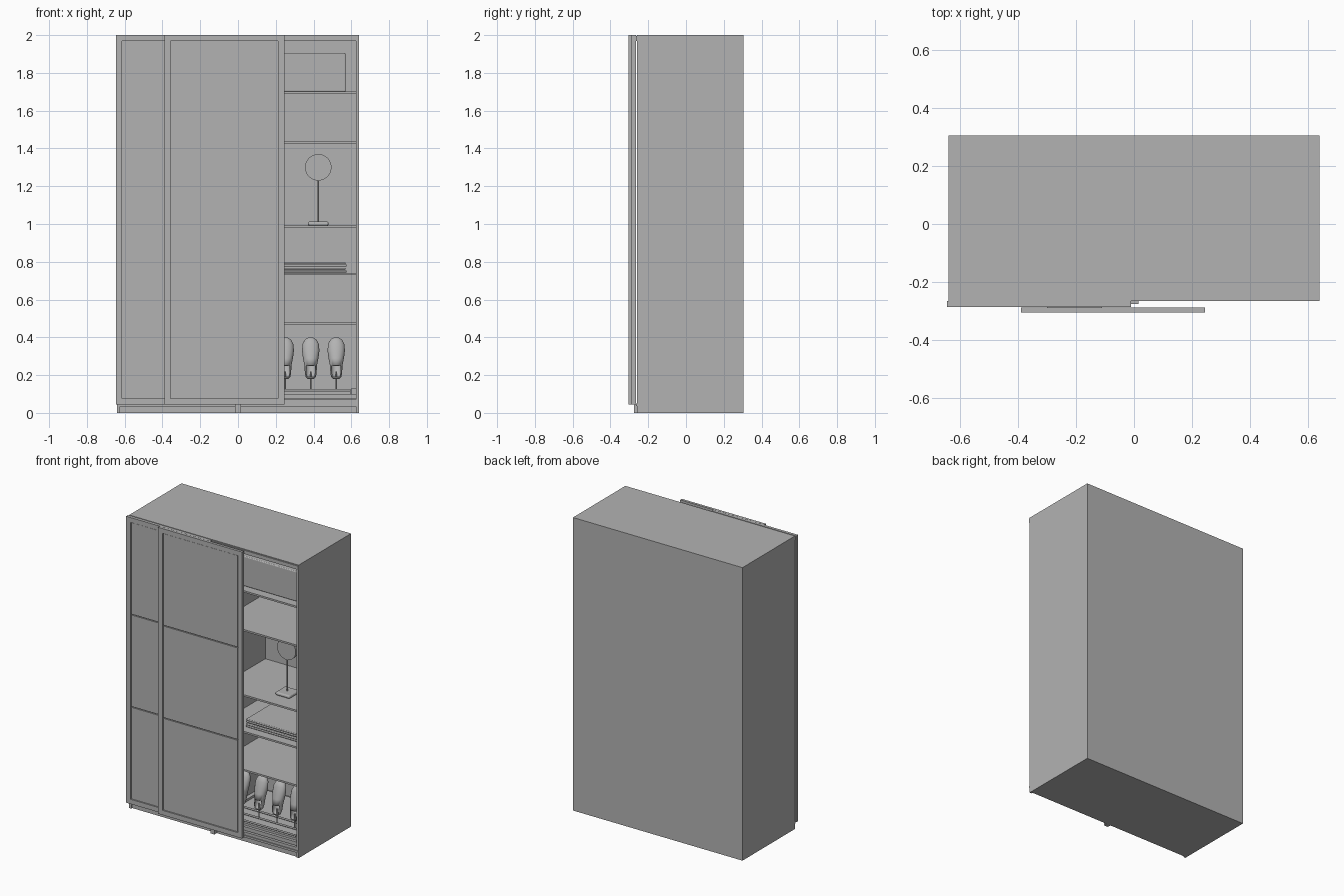
import bpy, bmesh, math
from mathutils import Matrix, Vector

cube = bpy.data.objects.get("Cube")
if cube:
    bpy.data.objects.remove(cube, do_unlink=True)

GREY = (0.45, 0.45, 0.45, 1)
grey = bpy.data.materials.new("plain_grey")
grey.use_nodes = True
grey.diffuse_color = GREY
grey.node_tree.nodes["Principled BSDF"].inputs["Base Color"].default_value = GREY


def finish(name, bm, smooth=False):
    bmesh.ops.recalc_face_normals(bm, faces=bm.faces[:])
    mesh = bpy.data.meshes.new(name)
    bm.to_mesh(mesh)
    bm.free()
    mesh.materials.append(grey)
    for p in mesh.polygons:
        p.use_smooth = smooth
    ob = bpy.data.objects.new(name, mesh)
    bpy.context.collection.objects.link(ob)
    return ob


def box(name, x, y, z, bevel=0):
    """Box from three (low, high) ranges."""
    bm = bmesh.new()
    bmesh.ops.create_cube(bm, size=1)
    for v in bm.verts:
        v.co = Vector([r[0] + (c + 0.5) * (r[1] - r[0]) for c, r in zip(v.co, (x, y, z))])
    ob = finish(name, bm)
    if bevel:
        mod = ob.modifiers.new("round", "BEVEL")
        mod.width, mod.segments = bevel, 3
    return ob


def rod(name, centre, radius, length, axis="Z", sides=24):
    turn = {"Z": Matrix(), "X": Matrix.Rotation(math.pi / 2, 4, "Y"),
            "Y": Matrix.Rotation(math.pi / 2, 4, "X")}[axis]
    bm = bmesh.new()
    bmesh.ops.create_cone(bm, cap_ends=True, segments=sides, radius1=radius, radius2=radius,
                          depth=length, matrix=Matrix.Translation(centre) @ turn)
    ob = finish(name, bm)
    for p in ob.data.polygons:
        p.use_smooth = len(p.vertices) == 4
    return ob


W, FRONT, BACK, H, T = 0.64, -0.26, 0.305, 2.0, 0.016


def span(side, a, b):
    return tuple(sorted((side * a, side * b)))


# Two cabinet carcasses side by side
for side, label in ((1, "left"), (-1, "right")):
    inner = span(side, T, W - T)
    box(label + "_outer_wall", span(side, W - T, W), (FRONT, BACK), (0, H))
    box(label + "_middle_wall", span(side, 0, T), (FRONT, BACK), (0, H))
    box(label + "_top_panel", inner, (FRONT, BACK), (1.97, H))
    box(label + "_back_panel", inner, (0.272, BACK), (0, 1.97))
    box(label + "_bottom_panel", inner, (-0.25, 0.272), (0.075, 0.1))
    box(label + "_base_plate", inner, (-0.25, 0.272), (0, 0.035))
    box(label + "_front_rail", inner, (FRONT, -0.235), (0.035, 0.07))
    for i, z in enumerate((0.475, 0.735, 0.985, 1.43, 1.695)):
        box(f"{label}_shelf_{i + 1}", inner, (-0.235, 0.272), (z - 0.006, z + 0.006))

# Sliding door tracks
box("top_track", (-W, W), (-0.266, FRONT), (1.97, 1.995))
box("bottom_track", (-W, W), (-0.266, FRONT), (0.036, 0.05))
box("door_guide", (-0.015, 0.015), (-0.275, FRONT), (0, 0.045))


# Sliding doors: raised frame around three flush panels split by thin grooves
def door(name, x0, x1, y0, y1):
    z0, z1, stile, groove = 0.045, H, 0.032, 0.006
    for i, (a, b) in enumerate(((x0, x0 + stile), (x1 - stile, x1))):
        box(f"{name}_stile_{i + 1}", (a, b), (y0, y1), (z0, z1))
    for i, (a, b) in enumerate(((z0, z0 + stile), (z1 - stile, z1))):
        box(f"{name}_rail_{i + 1}", (x0 + stile, x1 - stile), (y0, y1), (a, b))
    box(name + "_backing", (x0 + stile, x1 - stile), (y0 + 0.011, y1), (z0 + stile, z1 - stile))
    low, high = z0 + stile, z1 - stile
    step = (high - low) / 3
    for i in range(3):
        box(f"{name}_panel_{i + 1}", (x0 + stile + groove, x1 - stile - groove), (y0 + 0.004, y0 + 0.012),
            (low + i * step + groove / 2, low + (i + 1) * step - groove / 2))


door("rear_door", -0.645, -0.01, -0.286, -0.266)
door("front_door", -0.39, 0.245, -0.305, -0.287)
box("door_hanger", (-0.3, -0.11), (-0.288, -0.285), (1.96, 1.99))

# Storage box on the top shelf
box("storage_box", (0.1, 0.57), (-0.18, 0.2), (1.701, 1.905), 0.006)

# Table lamp with a round disc head
lamp_x, lamp_y = 0.425, -0.075
box("lamp_base", (lamp_x - 0.055, lamp_x + 0.055), (lamp_y - 0.055, lamp_y + 0.055), (0.991, 1.013), 0.01)
rod("lamp_stem", (lamp_x, lamp_y, 1.12), 0.004, 0.23, sides=12)
rod("lamp_head", (lamp_x, lamp_y, 1.3), 0.07, 0.02, "Y", 48)

# Folded clothes
for i in range(2):
    z = 0.743 + i * 0.031
    for j in range(2):
        box(f"folded_cloth_{i + 1}_{j + 1}", (0.185, 0.575 - 0.006 * j), (-0.18, 0.12),
            (z + j * 0.013, z + j * 0.013 + 0.012), 0.005)

# Pull-out shoe tray
box("shoe_tray", (0.03, 0.595), (-0.23, 0.24), (0.1, 0.115))
for i, x in enumerate((T, 0.597)):
    box(f"tray_runner_{i + 1}", (x, x + 0.027), (-0.23, 0.25), (0.1, 0.13))
for i, y in enumerate((-0.21, -0.13, -0.05)):
    rod(f"tray_bar_{i + 1}", (0.31, y, 0.12), 0.006, 0.57, "X", 12)


# Shoes standing toe up on thin stems, with an open heel facing forward
def shoe(name, x):
    # height, half width, half depth
    rings = ((0.18, 0.016, 0.012), (0.19, 0.027, 0.026), (0.21, 0.031, 0.034), (0.25, 0.033, 0.036),
             (0.29, 0.041, 0.035), (0.33, 0.046, 0.031), (0.365, 0.043, 0.027),
             (0.388, 0.031, 0.02), (0.4, 0.012, 0.009))
    n = 20
    bm = bmesh.new()
    loops = []
    for z, w, d in rings:
        y = -0.13 + (z - 0.2) * 0.2
        loops.append([bm.verts.new((x + w * math.cos(k * math.tau / n), y + d * math.sin(k * math.tau / n), z))
                      for k in range(n)])
    for a, b in zip(loops, loops[1:]):
        for k in range(n):
            bm.faces.new((a[k], a[(k + 1) % n], b[(k + 1) % n], b[k]))
    bm.faces.new(loops[0])
    bm.faces.new(loops[-1])
    bmesh.ops.recalc_face_normals(bm, faces=bm.faces[:])
    opening = [f for f in bm.faces if f.normal.y < -0.55 and 0.195 < f.calc_center_median().z < 0.26]
    bmesh.ops.delete(bm, geom=opening, context="FACES")
    ob = finish(name, bm, True)
    mod = ob.modifiers.new("leather", "SOLIDIFY")
    mod.thickness = 0.004
    rod(name + "_stem", (x, -0.13, 0.165), 0.004, 0.11, sides=10)


for i in range(4):
    shoe(f"shoe_{i + 1}", 0.115 + i * 0.135)
